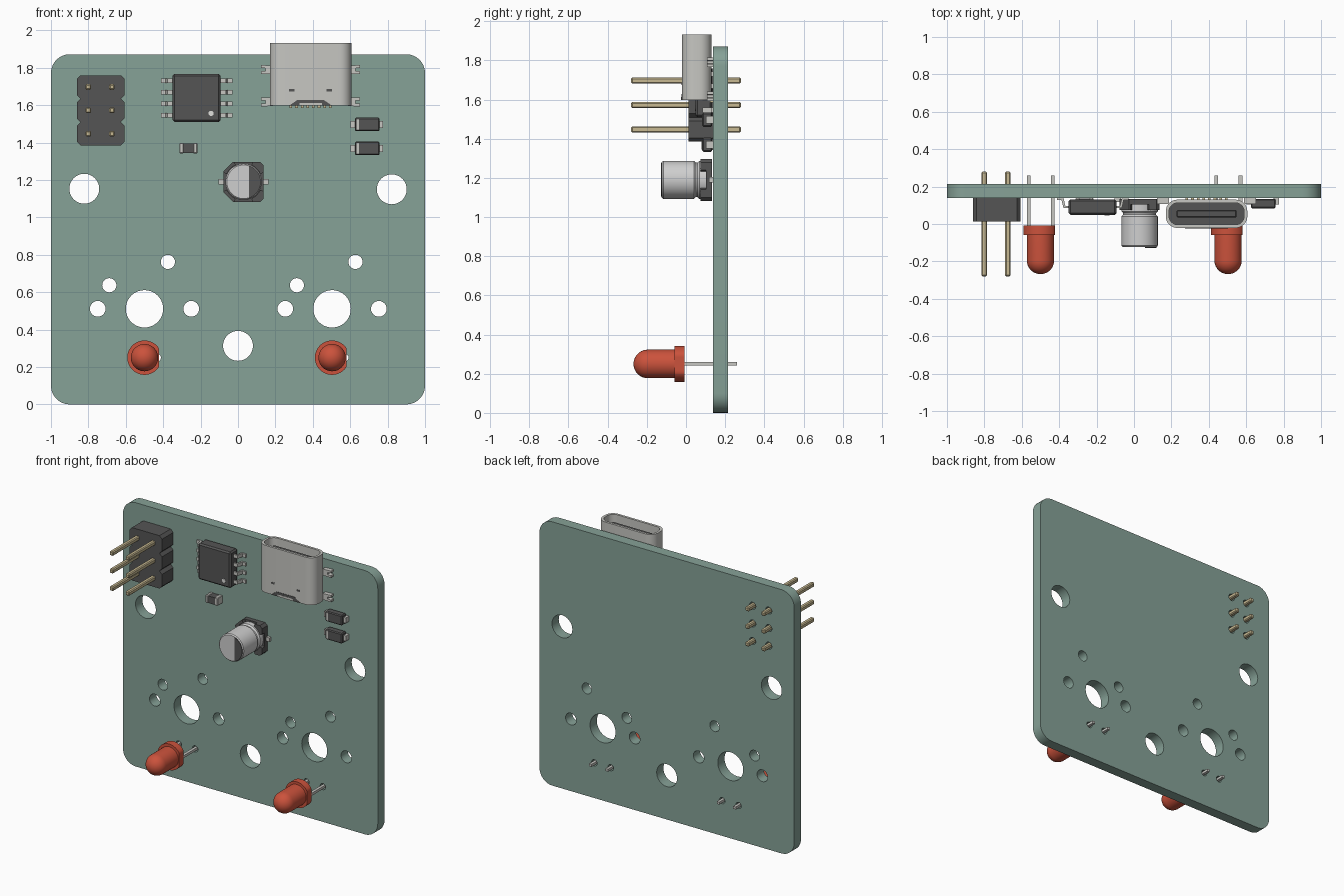
import bpy, bmesh, math
from mathutils import Matrix, Vector

if "Cube" in bpy.data.objects:
    bpy.data.objects.remove(bpy.data.objects["Cube"])


def material(name, r, g, b):
    m = bpy.data.materials.new(name)
    m.diffuse_color = (r, g, b, 1)
    m.use_nodes = True
    m.node_tree.nodes["Principled BSDF"].inputs["Base Color"].default_value = m.diffuse_color
    return m


GREEN = material("board green", 0.24, 0.36, 0.31)
RED = material("lens red", 0.60, 0.085, 0.045)
DARK = material("dark plastic", 0.09, 0.09, 0.09)
METAL = material("light metal", 0.57, 0.57, 0.54)
ALU = material("aluminium", 0.62, 0.62, 0.62)
GOLD = material("gold pin", 0.58, 0.49, 0.29)
PALE = material("pale mark", 0.75, 0.75, 0.73)


def finish(name, bm, mat):
    bmesh.ops.remove_doubles(bm, verts=bm.verts, dist=1e-5)
    bmesh.ops.recalc_face_normals(bm, faces=bm.faces)
    me = bpy.data.meshes.new(name)
    bm.to_mesh(me)
    bm.free()
    me.materials.clear()
    me.materials.append(mat)
    ob = bpy.data.objects.new(name, me)
    bpy.context.collection.objects.link(ob)
    return ob


def box(name, x, y, z, mat, bevel=0):
    """Box from (min, max) pairs."""
    bm = bmesh.new()
    bmesh.ops.create_cube(bm, size=1)
    for v in bm.verts:
        v.co = Vector([(p[0] + p[1]) / 2 + c * (p[1] - p[0]) for p, c in zip((x, y, z), v.co)])
    if bevel:
        bmesh.ops.bevel(bm, geom=bm.edges[:], offset=bevel, segments=1, affect='EDGES')
    return finish(name, bm, mat)


def plate(name, loops, a, b, mat, axis='Y'):
    """Filled outline with holes, extruded from a to b along Y (x,z loops) or Z (x,y loops)."""
    cu = bpy.data.curves.new(name, 'CURVE')
    cu.dimensions, cu.fill_mode, cu.extrude = '2D', 'BOTH', (b - a) / 2
    for loop in loops:
        s = cu.splines.new('POLY')
        s.points.add(len(loop) - 1)
        for p, (u, v) in zip(s.points, loop):
            p.co = (u, v, 0, 1)
        s.use_cyclic_u = True
    tmp = bpy.data.objects.new(name + "_tmp", cu)
    bpy.context.collection.objects.link(tmp)
    deps = bpy.context.evaluated_depsgraph_get()
    me = bpy.data.meshes.new_from_object(tmp.evaluated_get(deps))
    bm = bmesh.new()
    bm.from_mesh(me)
    bpy.data.objects.remove(tmp)
    bpy.data.meshes.remove(me)
    mid = (a + b) / 2
    if axis == 'Y':
        bm.transform(Matrix.Translation((0, mid, 0)) @ Matrix.Rotation(math.pi / 2, 4, 'X'))
    else:
        bm.transform(Matrix.Translation((0, 0, mid)))
    return finish(name, bm, mat)


def lathe(name, x, z, profile, mat, steps=48):
    """Revolve (radius, y) points about a Y axis through x, z."""
    bm = bmesh.new()
    vs = [bm.verts.new((x + r, y, z)) for r, y in profile]
    es = [bm.edges.new(e) for e in zip(vs, vs[1:])]
    bmesh.ops.spin(bm, geom=vs + es, cent=(x, 0, z), axis=(0, 1, 0),
                   angle=2 * math.pi, steps=steps, use_duplicate=False)
    return finish(name, bm, mat)


def arc(cx, cy, r, a0, a1, n):
    return [(cx + r * math.cos(math.radians(a0 + (a1 - a0) * i / n)),
             cy + r * math.sin(math.radians(a0 + (a1 - a0) * i / n))) for i in range(n + 1)]


def circle(cx, cy, r, n=32):
    return arc(cx, cy, r, 0, 360, n)[:-1]


def rrect(x0, x1, y0, y1, r, n=8):
    return (arc(x1 - r, y1 - r, r, 0, 90, n) + arc(x0 + r, y1 - r, r, 90, 180, n)
            + arc(x0 + r, y0 + r, r, 180, 270, n) + arc(x1 - r, y0 + r, r, 270, 360, n))


# Board with all its holes
PIN_X, PIN_Z = (-0.80, -0.674), (1.447, 1.572, 1.697)
LED_X, LED_Z = (-0.5, 0.503), 0.25
loops = [rrect(-1, 1, 0, 1.872, 0.1)]
loops += [circle(-0.822, 1.153, 0.08), circle(0.822, 1.15, 0.08), circle(0, 0.313, 0.08)]
for cx in LED_X:
    loops.append(circle(cx, 0.511, 0.1, 40))
    for dx, z, r in ((-0.25, 0.511, 0.042), (0.25, 0.511, 0.042),
                     (-0.188, 0.637, 0.038), (0.125, 0.762, 0.038)):
        loops.append(circle(cx + dx, z, r, 24))
    loops += [circle(cx + dx, LED_Z, 0.022, 16) for dx in (-0.063, 0.066)]
loops += [circle(x, z, 0.025, 16) for x in PIN_X for z in PIN_Z]
plate("board", loops, 0.139, 0.215, GREEN)

# LEDs: lens, flat-sided flange, two leads
for cx in LED_X:
    dome = [(max(x, 0), -0.195 - y) for x, y in arc(0, 0, 0.073, 0, 90, 10)]
    lathe("led_lens", cx, LED_Z, [(0, -0.02), (0.073, -0.02)] + dome, RED)
    rim = [(min(x, cx + 0.078), z) for x, z in circle(cx, LED_Z, 0.092, 48)]
    plate("led_flange", [rim], -0.058, -0.008, RED)
    for dx in (-0.063, 0.066):
        box("led_lead", (cx + dx - 0.01, cx + dx + 0.01), (-0.015, 0.26),
            (LED_Z - 0.009, LED_Z + 0.009), METAL)

# Pin header
for z in PIN_Z:
    plate("header_block", [rrect(-0.862, -0.606, z - 0.0625, z + 0.0625, 0.02, 1)], 0.013, 0.139, DARK)
    for x in PIN_X:
        box("header_pin", (x - 0.015, x + 0.015), (-0.28, 0.28), (z - 0.015, z + 0.015), GOLD, 0.006)

# Eight-lead chip
CX = -0.221
box("chip_body", (CX - 0.128, CX + 0.128), (0.048, 0.132), (1.511, 1.767), DARK, 0.01)
plate("chip_dot", [circle(-0.144, 1.556, 0.014, 20)], 0.045, 0.05, PALE)
gull = ((0.192, 0.139), (0.192, 0.127), (0.166, 0.127), (0.156, 0.085), (0.12, 0.085),
        (0.12, 0.097), (0.146, 0.097), (0.156, 0.139))
for z in (1.73, 1.669, 1.608, 1.547):
    for s in (-1, 1):
        plate("chip_lead", [[(CX + s * u, v) for u, v in gull]], z - 0.012, z + 0.012, METAL, 'Z')

# Small ceramic part
box("ceramic_body", (-0.292, -0.238), (0.083, 0.137), (1.345, 1.395), DARK)
for x in (-0.313, -0.24):
    box("ceramic_end", (x, x + 0.023), (0.08, 0.139), (1.342, 1.398), METAL, 0.004)

# Two diodes
for z in (1.497, 1.369):
    box("diode_body", (0.625, 0.757), (0.084, 0.134), (z - 0.036, z + 0.036), DARK, 0.006)
    box("diode_stripe", (0.634, 0.648), (0.082, 0.09), (z - 0.029, z + 0.029), METAL)
    for x0, x1 in ((0.602, 0.635), (0.745, 0.775)):
        box("diode_lead", (x0, x1), (0.103, 0.139), (z - 0.019, z + 0.019), METAL)

# Can capacitor: base, corner walls, can, polarity mark, leads
KX, KZ, H = 0.03, 1.19, 0.107


def base_corner(sx, sz, c):
    return [(KX + sx * u, KZ + sz * v) for u, v in ((H, H - c), (H - c, H))][::sx * sz]


base = base_corner(1, 1, 0.018) + base_corner(-1, 1, 0.05) + base_corner(-1, -1, 0.05) + base_corner(1, -1, 0.018)
plate("capacitor_base", [base], 0.103, 0.134, DARK)
for sx, c in ((1, 0.018), (-1, 0.05)):
    for sz in (1, -1):
        wall = [(H, 0.05), (H, H - c), (H - c, H), (0.05, H)] + arc(0, 0, 0.099, 65, 25, 6)
        plate("capacitor_wall", [[(KX + sx * u, KZ + sz * v) for u, v in wall]], 0.075, 0.11, DARK)
lathe("capacitor_can", KX, KZ, [(0, -0.124), (0.09, -0.124), (0.097, -0.116), (0.097, 0.04), (0.088, 0.05),
      (0.088, 0.058), (0.097, 0.068), (0.097, 0.105), (0, 0.105)], ALU)
plate("capacitor_mark", [arc(KX, KZ, 0.091, -71, 71, 24)], -0.127, -0.122, DARK)
for x0, x1 in ((-0.103, -0.07), (0.13, 0.163)):
    box("capacitor_lead", (x0, x1), (0.118, 0.139), (KZ - 0.014, KZ + 0.014), METAL)

# Socket: hollow shell, insulator, tongue, side tabs
UX = 0.388
outer = rrect(UX - 0.218, UX + 0.218, -0.021, 0.13, 0.062)
inner = rrect(UX - 0.201, UX + 0.201, -0.004, 0.113, 0.047)
plate("socket_shell", [outer, inner], 1.597, 1.933, METAL, 'Z')
plate("socket_insulator", [inner], 1.602, 1.72, DARK, 'Z')
box("socket_tongue", (UX - 0.16, UX + 0.16), (0.035, 0.075), (1.7, 1.9), DARK, 0.005)
plate("socket_notch", [[(UX - 0.115, 1.597), (UX + 0.115, 1.597), (UX + 0.07, 1.628), (UX - 0.07, 1.628)]],
      -0.0235, -0.019, DARK)
box("socket_notch_tab", (UX - 0.06, UX + 0.06), (-0.0245, -0.02), (1.597, 1.612), METAL)
for s in (-1, 1):
    box("socket_latch_slot", (UX + s * 0.1 - 0.014, UX + s * 0.1 + 0.014), (-0.0225, -0.019), (1.674, 1.686), DARK)
    for z in (1.79, 1.617):
        tab = ((0.2, -0.022), (0.265, -0.024), (0.265, -0.009), (0.24, -0.007),
               (0.24, 0.007), (0.265, 0.009), (0.265, 0.024), (0.2, 0.022))
        plate("socket_tab", [[(UX + s * u, z + v) for u, v in tab]], 0.108, 0.139, METAL)
for i in range(8):
    x = UX - 0.105 + i * 0.03
    box("socket_contact", (x - 0.007, x + 0.007), (0.122, 0.139), (1.585, 1.62), GOLD)

# Smooth the round surfaces, keep edges sharp
for ob in bpy.context.scene.objects:
    ob.select_set(True)
    bpy.context.view_layer.objects.active = ob
bpy.ops.object.shade_smooth_by_angle(angle=math.radians(30))
